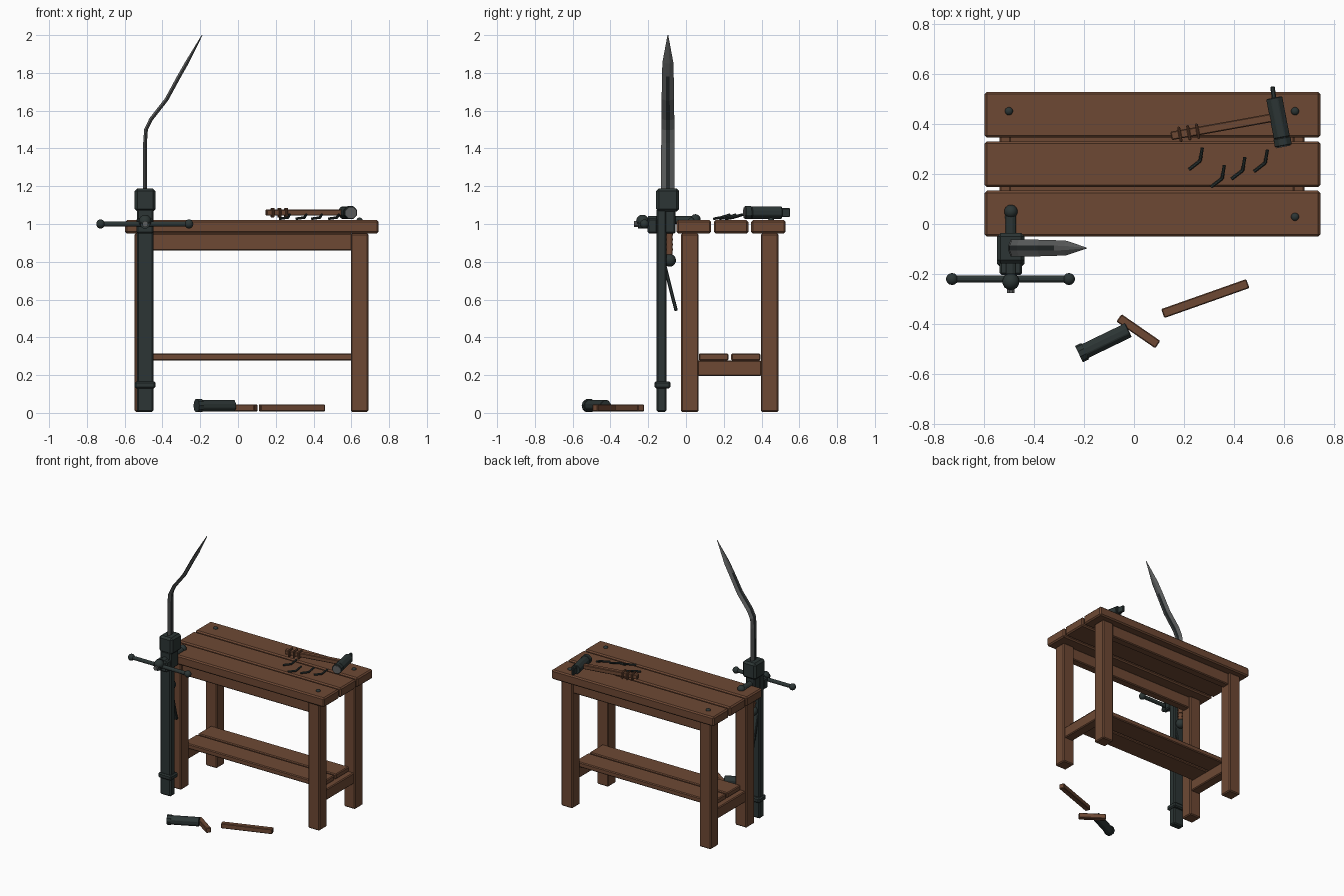
import bpy, bmesh, math
from mathutils import Vector

cube = bpy.data.objects.get("Cube")
if cube:
    bpy.data.objects.remove(cube, do_unlink=True)


def material(name, color):
    m = bpy.data.materials.new(name)
    m.use_nodes = True
    rgba = (*color, 1)
    m.diffuse_color = rgba
    m.node_tree.nodes["Principled BSDF"].inputs["Base Color"].default_value = rgba
    return m


WOOD = material("brown wood", (0.155, 0.066, 0.034))
IRON = material("dark iron", (0.025, 0.036, 0.035))
STEEL = material("grey steel", (0.11, 0.115, 0.115))
GROOVE = material("dark groove", (0.02, 0.025, 0.026))


def finish(bm, name, mats, bevel=0):
    bmesh.ops.recalc_face_normals(bm, faces=bm.faces)
    mesh = bpy.data.meshes.new(name)
    bm.to_mesh(mesh)
    bm.free()
    ob = bpy.data.objects.new(name, mesh)
    bpy.context.collection.objects.link(ob)
    for m in mats:
        mesh.materials.append(m)
    if bevel:
        mod = ob.modifiers.new("Bevel", "BEVEL")
        mod.width, mod.segments, mod.limit_method = bevel, 1, "ANGLE"
    return ob


def box(name, x, y, z, mat, bevel=0.006):
    """Box from three (low, high) ranges."""
    bm = bmesh.new()
    bmesh.ops.create_cube(bm, size=1)
    for v in bm.verts:
        v.co = [r[0] + (c + 0.5) * (r[1] - r[0]) for c, r in zip(v.co, (x, y, z))]
    return finish(bm, name, [mat], bevel)


def place(ob, a, b):
    a, b = Vector(a), Vector(b)
    ob.location = (a + b) / 2
    ob.rotation_euler = (b - a).to_track_quat("X", "Z").to_euler()
    return ob


def bar(name, a, b, width, height, mat, bevel=0.004):
    """Rectangular bar running from a to b."""
    half = (Vector(b) - Vector(a)).length / 2
    return place(box(name, (-half, half), (-width / 2, width / 2),
                     (-height / 2, height / 2), mat, bevel), a, b)


def rod(name, a, b, r, mat, sides=12, r2=None, bevel=0):
    """Round rod or cone running from a to b."""
    bm = bmesh.new()
    length = (Vector(b) - Vector(a)).length
    bmesh.ops.create_cone(bm, cap_ends=True, segments=sides, radius1=r,
                          radius2=r if r2 is None else r2, depth=length)
    turn = math.pi / sides
    for v in bm.verts:
        x, y, z = v.co
        c, s = math.cos(turn), math.sin(turn)
        v.co = (z, x * c - y * s, x * s + y * c)
    return place(finish(bm, name, [mat], bevel), a, b)


def ball(name, at, r, mat):
    bm = bmesh.new()
    bmesh.ops.create_uvsphere(bm, u_segments=14, v_segments=10, radius=r)
    ob = finish(bm, name, [mat])
    ob.location = at
    for p in ob.data.polygons:
        p.use_smooth = True
    return ob


# Table top planks
for i, y in enumerate((-0.05, 0.147, 0.345)):
    box(f"top_plank_{i}", (-0.597, 0.745), (y, y + 0.183), (0.95, 1.02), WOOD, 0.009)

# Legs, lower cross beams and bolts
LEG_X = {"left": (0.597, 0.69), "right": (-0.547, -0.453)}
LEG_Y = {"front": (-0.026, 0.067), "back": (0.396, 0.49)}
for side, xr in LEG_X.items():
    mid = sum(xr) / 2
    for end, yr in LEG_Y.items():
        box(f"{end}_{side}_leg", xr, yr, (0.005, 0.95), WOOD, 0.007)
        bolt = ball(f"{end}_{side}_bolt", (mid, sum(yr) / 2 + 0.008, 1.021), 0.016, IRON)
        bolt.scale.z = 0.8
    box(f"{side}_cross_beam", (mid - 0.037, mid + 0.037), (0.06, 0.4), (0.195, 0.277), WOOD)

# Aprons and shelf boards
for end, yr in LEG_Y.items():
    mid = sum(yr) / 2
    box(f"{end}_apron", (-0.46, 0.605), (mid - 0.03, mid + 0.03), (0.86, 0.95), WOOD)
for i, yr in enumerate(((0.068, 0.225), (0.239, 0.394))):
    box(f"shelf_board_{i}", (-0.5, 0.642), yr, (0.277, 0.315), WOOD)

# Vise post, jaws and spring
VX = -0.492
def vise_box(name, half, y, z, bevel=0.008):
    box(name, (VX - half, VX + half), y, z, IRON, bevel)

vise_box("vise_post", 0.044, (-0.156, -0.103), (0.005, 1.08))
vise_box("vise_collar", 0.055, (-0.167, -0.082), (0.13, 0.167))
vise_box("vise_upper_jaw", 0.055, (-0.158, -0.036), (1.065, 1.188), 0.014)
vise_box("vise_neck", 0.04, (-0.156, -0.055), (0.95, 1.08))
vise_box("vise_front_block", 0.045, (-0.204, -0.15), (0.95, 1.03))
bar("vise_spring", (VX, -0.115, 0.79), (VX, -0.052, 0.54), 0.06, 0.018, IRON)

# Vise screw and handle
rod("vise_screw", (VX, -0.2, 1.02), (VX, 0.05, 1.02), 0.022, IRON)
ball("screw_end", (VX, 0.05, 1.025), 0.027, IRON)
rod("screw_hub", (VX, -0.255, 1.0), (VX, -0.19, 1.0), 0.026, IRON)
ball("hub_ball", (VX, -0.23, 1.015), 0.034, IRON)
rod("hub_tip", (VX, -0.275, 1.0), (VX, -0.25, 1.0), 0.016, STEEL, 8)
rod("handle_bar", (-0.727, -0.22, 1.0), (-0.26, -0.22, 1.0), 0.014, IRON)
for i, x in enumerate((-0.727, -0.26)):
    ball(f"handle_ball_{i}", (x, -0.22, 1.0), 0.024, IRON)

# Bent blade: (x, z, half width) stations, bevelled section with a groove
SY = -0.096
stations = [(VX, 1.0, .036), (VX, 1.43, .035), (-.487, 1.5, .034), (-.46, 1.555, .034),
            (-.378, 1.66, .033), (-.31, 1.785, .031), (-.27, 1.855, .029), (-.19, 2.0, .002)]
section = [(-1, 0), (-.3, 1), (.3, 1), (1, 0), (.3, -1), (-.3, -1)]
bm = bmesh.new()
rings = []
for i, (x, z, w) in enumerate(stations):
    p, n = stations[max(i - 1, 0)], stations[min(i + 1, len(stations) - 1)]
    t = Vector((n[0] - p[0], n[1] - p[1])).normalized()
    thick = 0.010 if w > 0.01 else 0.002
    rings.append([bm.verts.new((x + t.y * thick * k, SY + w * u, z - t.x * thick * k))
                  for u, k in section])
for i, (a, b) in enumerate(zip(rings, rings[1:])):
    for j in range(6):
        k = (j + 1) % 6
        f = bm.faces.new((a[j], a[k], b[k], b[j]))
        f.material_index = int(j in (1, 4) and i < 5)
bm.faces.new(rings[0])
bm.faces.new(rings[-1])
finish(bm, "bent_blade", [STEEL, GROOVE])

# Blade grip, ridges and pommel below the jaw
GY = -0.087
rod("blade_grip", (VX, GY, 0.83), (VX, GY, 0.99), 0.016, WOOD)
for i in range(5):
    z = 0.86 + i * 0.026
    rod(f"grip_ridge_{i}", (VX, GY, z), (VX, GY, z + 0.011), 0.02, WOOD)
ball("pommel", (VX, GY, 0.808), 0.034, IRON)

# Hammer on the table
HZ = 1.06
rod("hammer_head", (0.56, 0.505, HZ), (0.591, 0.345, HZ), 0.035, IRON, 8, bevel=0.003)
rod("hammer_striker", (0.591, 0.345, HZ), (0.597, 0.312, HZ), 0.037, IRON, 8, bevel=0.003)
rod("hammer_face", (0.597, 0.313, HZ), (0.598, 0.308, HZ), 0.031, STEEL, 8)
bar("hammer_peen", (0.56, 0.5, HZ), (0.553, 0.55, HZ), 0.018, 0.048, IRON)
start, end = Vector((0.148, 0.352, HZ)), Vector((0.565, 0.427, HZ))
bar("hammer_handle", start, end, 0.034, 0.032, WOOD)
step = (end - start).normalized()
for i in range(3):
    c = start + step * (0.036 + i * 0.036)
    bar(f"handle_ring_{i}", c - step * 0.006, c + step * 0.006, 0.062, 0.052, WOOD)

# Bent nails
for i, (x, y) in enumerate(((0.22, 0.218), (0.308, 0.148), (0.39, 0.18), (0.48, 0.21))):
    a, b, c = (x, y, 1.028), (x + 0.044, y + 0.034, 1.034), (x + 0.053, y + 0.086, 1.05)
    rod(f"nail_shank_{i}", a, b, 0.007, IRON, 8)
    rod(f"nail_bend_{i}", b, c, 0.007, IRON, 8)

# Broken hammer on the floor
rod("broken_head", (-0.2, -0.51, 0.037), (-0.022, -0.424, 0.037), 0.033, IRON, 8, bevel=0.003)
rod("broken_head_face", (-0.22, -0.52, 0.038), (-0.195, -0.508, 0.038), 0.036, IRON, 10)
bar("broken_stub", (-0.06, -0.375, 0.026), (0.095, -0.482, 0.026), 0.036, 0.037, WOOD)
bar("broken_handle", (0.115, -0.358, 0.026), (0.455, -0.238, 0.026), 0.038, 0.037, WOOD)
